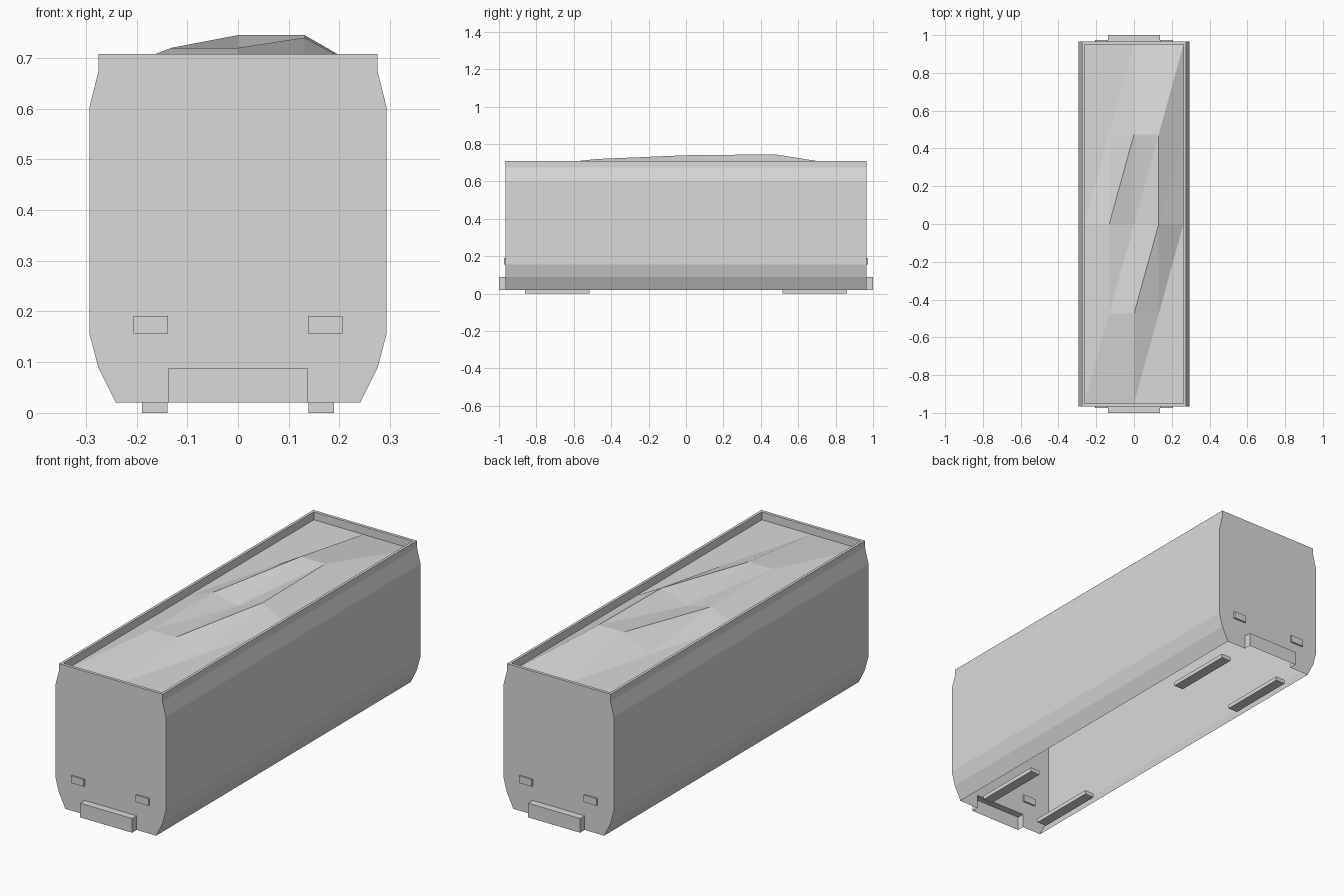
import bpy
import bmesh

old = bpy.data.objects.get("Cube")
if old:
    bpy.data.objects.remove(old, do_unlink=True)

grey = bpy.data.materials.new("light_grey")
grey.use_nodes = True
colour = (0.7, 0.7, 0.7, 1)
grey.diffuse_color = colour
grey.node_tree.nodes["Principled BSDF"].inputs["Base Color"].default_value = colour


def build(name, faces, recalc=True):
    """Make a flat-shaded object from faces given as corner lists."""
    bm = bmesh.new()
    for corners in faces:
        bm.faces.new([bm.verts.new(c) for c in corners])
    bmesh.ops.remove_doubles(bm, verts=bm.verts, dist=0.0005)
    if recalc:
        bmesh.ops.recalc_face_normals(bm, faces=bm.faces)
    mesh = bpy.data.meshes.new(name)
    bm.to_mesh(mesh)
    bm.free()
    mesh.materials.append(grey)
    obj = bpy.data.objects.new(name, mesh)
    bpy.context.collection.objects.link(obj)
    return obj


def box(name, xs, ys, zs, skip=()):
    """Box between limits, leaving out the named sides."""
    (a, b), (c, d), (e, f) = sorted(xs), sorted(ys), sorted(zs)
    sides = {
        "left": [(a, c, e), (a, c, f), (a, d, f), (a, d, e)],
        "right": [(b, c, e), (b, d, e), (b, d, f), (b, c, f)],
        "front": [(a, c, e), (b, c, e), (b, c, f), (a, c, f)],
        "back": [(a, d, e), (a, d, f), (b, d, f), (b, d, e)],
        "bottom": [(a, c, e), (a, d, e), (b, d, e), (b, c, e)],
        "top": [(a, c, f), (b, c, f), (b, d, f), (a, d, f)],
    }
    return build(name, [s for k, s in sides.items() if k not in skip])


# Wagon body: open-bottomed shell with a raised rim
LENGTH, RIM_X, RIM_Y = 0.965, 0.262, 0.95
FLOOR, TOP, BED = 0.02, 0.708, 0.67
NOTCH_X, NOTCH_Z = 0.138, 0.088
side = [(0.241, FLOOR), (0.275, 0.088), (0.293, 0.156),
        (0.293, 0.603), (0.275, 0.674), (0.275, TOP)]
faces = []
for s in (-1, 1):
    for (x0, z0), (x1, z1) in zip(side, side[1:]):
        faces.append([(s * x0, -LENGTH, z0), (s * x0, LENGTH, z0),
                      (s * x1, LENGTH, z1), (s * x1, -LENGTH, z1)])
    outline = side + [(-x, z) for x, z in reversed(side)]
    outline += [(-NOTCH_X, FLOOR), (-NOTCH_X, NOTCH_Z),
                (NOTCH_X, NOTCH_Z), (NOTCH_X, FLOOR)]
    faces.append([(x, s * LENGTH, z) for x, z in outline])


def rectangle(x, y, z):
    return [(-x, -y, z), (x, -y, z), (x, y, z), (-x, y, z)]


loops = [rectangle(side[-1][0], LENGTH, TOP),
         rectangle(RIM_X, RIM_Y, TOP), rectangle(RIM_X, RIM_Y, BED)]
for low, high in zip(loops, loops[1:]):
    for i in range(4):
        j = (i + 1) % 4
        faces.append([low[i], low[j], high[j], high[i]])
build("wagon_body", faces)

# Heaped load: faceted grid, rows run from front to back
peaks = [(0.72, 0.72, BED), (0.72, 0.69, 0.74), (BED, 0.745, 0.745)]
rows = [[BED] * 5] + [[BED, *p, BED] for p in peaks] + [[BED] * 5]


def point(i, j):
    return ((i / 2 - 1) * RIM_X, (j / 2 - 1) * RIM_Y, rows[j][i])


faces = []
for j in range(4):
    for i in range(4):
        a, b = point(i, j), point(i + 1, j)
        c, d = point(i + 1, j + 1), point(i, j + 1)
        faces += [[a, b, c], [a, c, d]]
build("load_heap", faces, recalc=False)

# Buffers, lamps and runners at both ends
for end, s in (("front", -1), ("back", 1)):
    inner = "back" if s < 0 else "front"
    box(end + "_buffer", (-NOTCH_X, NOTCH_X), (s * LENGTH, s),
        (FLOOR, NOTCH_Z), skip=("bottom", inner))
    for hand, m in (("left", 1), ("right", -1)):
        box(f"{end}_{hand}_lamp", (m * 0.138, m * 0.206),
            (s * 0.957, s * 0.973), (0.157, 0.191))
        box(f"{end}_{hand}_runner", (m * 0.139, m * 0.189),
            (s * 0.517, s * 0.86), (0, FLOOR))
